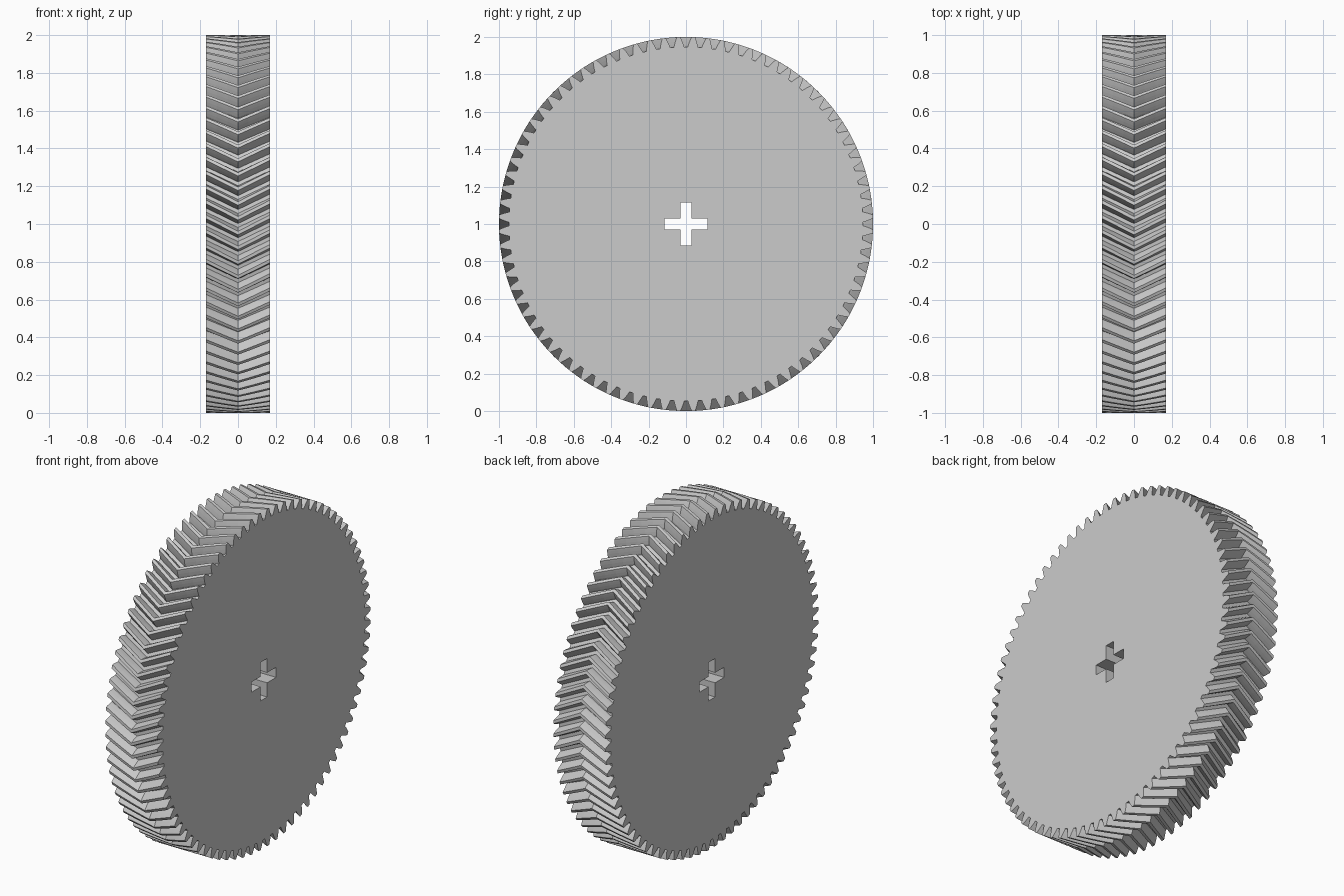
import bpy
import bmesh
from math import cos, sin, tau, radians

cube = bpy.data.objects.get("Cube")
if cube:
    bpy.data.objects.remove(cube, do_unlink=True)

TEETH = 80
HALF_WIDTH = 0.17
TWIST = radians(5)      # rotation of the middle plane against the end faces
SLICES = 3              # slices per half of the herringbone
CENTRE_Z = 1.0

# Half tooth: (radius, half width as a fraction of the tooth pitch)
FLANK = [(0.947, 0.36), (0.957, 0.33), (0.975, 0.25), (0.99, 0.175), (1.0, 0.12)]

grey = bpy.data.materials.new("Light grey")
grey.use_nodes = True
colour = (0.6, 0.6, 0.6, 1)
grey.diffuse_color = colour
grey.node_tree.nodes["Principled BSDF"].inputs["Base Color"].default_value = colour


def gear_outline():
    """Polar outline (radius, angle) of all teeth, with a gap at angle zero."""
    tooth = [(r, -w) for r, w in FLANK] + [(r, w) for r, w in reversed(FLANK)]
    return [(r, (i + 0.5 + w) * tau / TEETH) for i in range(TEETH) for r, w in tooth]


def cross_outline(arm=0.114, half=0.03):
    """Plus-shaped axle hole, one quarter turned four times."""
    points = []
    y, z = 1, 0
    for _ in range(4):
        for a, b in ((arm, -half), (arm, half), (half, half)):
            points.append((a * y - b * z, a * z + b * y))
        y, z = -z, y
    return points


def add_ring(bm, x, points):
    return [bm.verts.new((x, y, CENTRE_Z + z)) for y, z in points]


def skin(bm, rings):
    """Join neighbouring rings with quads."""
    for a, b in zip(rings, rings[1:]):
        for i in range(len(a)):
            j = (i + 1) % len(a)
            bm.faces.new((a[i], a[j], b[j], b[i]))


bm = bmesh.new()

# Toothed rim, twisted towards the middle and back again
outline = gear_outline()
rim = []
for k in range(-SLICES, SLICES + 1):
    turn = TWIST * (1 - abs(k) / SLICES)
    ring = [(r * cos(a + turn), r * sin(a + turn)) for r, a in outline]
    rim.append(add_ring(bm, HALF_WIDTH * k / SLICES, ring))
skin(bm, rim)

# Walls of the axle hole
hole = [add_ring(bm, x, cross_outline()) for x in (-HALF_WIDTH, HALF_WIDTH)]
skin(bm, hole)

# Flat end faces between rim and hole
for outer, inner in ((rim[0], hole[0]), (rim[-1], hole[1])):
    edges = [bm.edges.get((loop[i - 1], loop[i]))
             for loop in (outer, inner) for i in range(len(loop))]
    bmesh.ops.triangle_fill(bm, edges=edges, use_beauty=True)

bmesh.ops.recalc_face_normals(bm, faces=bm.faces)
mesh = bpy.data.meshes.new("herringbone_gear")
bm.to_mesh(mesh)
bm.free()
mesh.materials.append(grey)
gear = bpy.data.objects.new("herringbone_gear", mesh)
bpy.context.collection.objects.link(gear)
